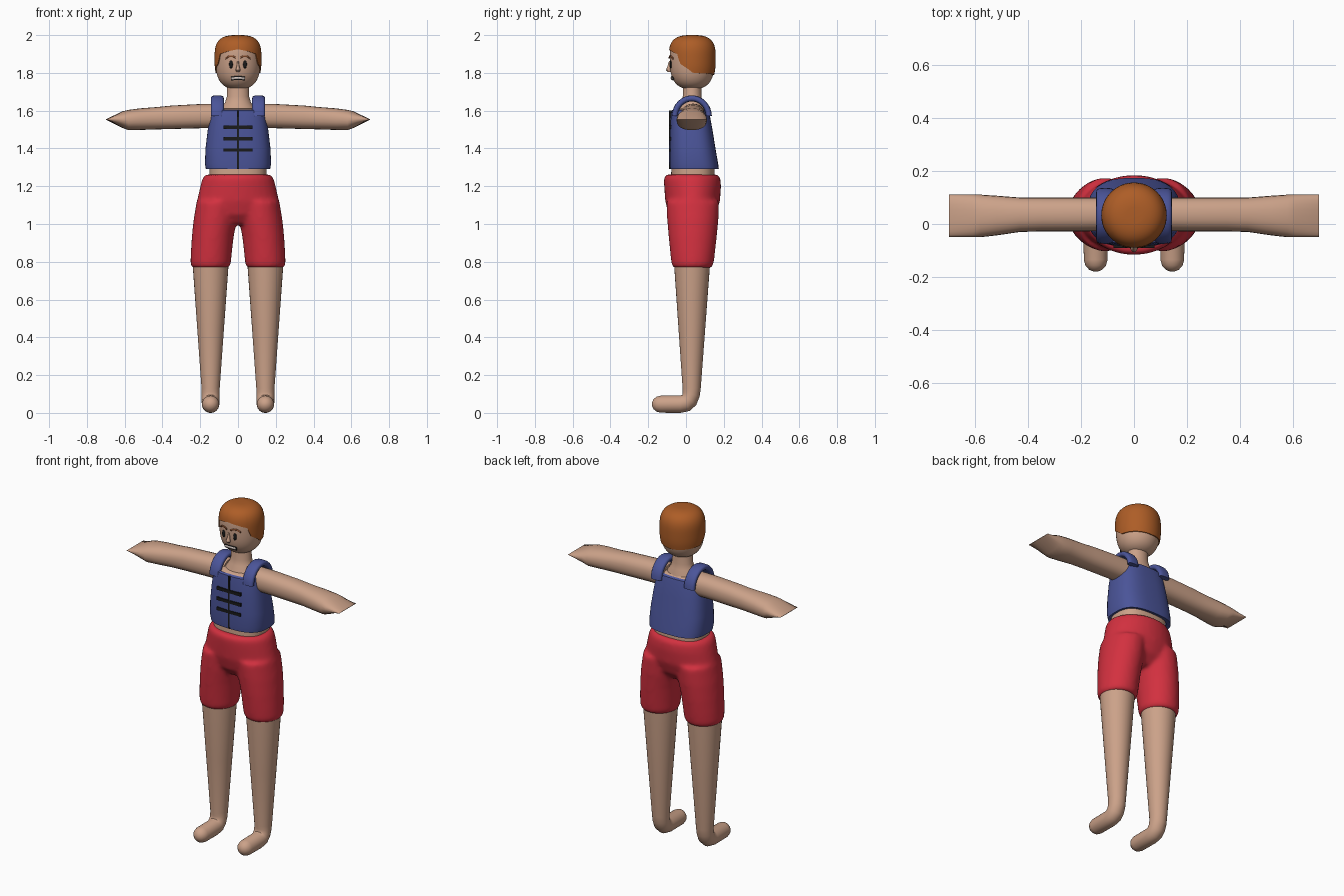
import bpy, bmesh, math
from mathutils import Vector as V

if "Cube" in bpy.data.objects:
    bpy.data.objects.remove(bpy.data.objects["Cube"])

def material(name, rgb):
    m = bpy.data.materials.new(name)
    m.diffuse_color = (*rgb, 1)
    m.use_nodes = True
    m.node_tree.nodes["Principled BSDF"].inputs["Base Color"].default_value = m.diffuse_color
    return m

SKIN = material("skin", (0.60, 0.36, 0.25))
HAIR = material("hair", (0.42, 0.11, 0.02))
BLUE = material("vest_blue", (0.07, 0.09, 0.32))
RED = material("shorts_red", (0.65, 0.03, 0.05))
BLACK = material("black", (0.01, 0.01, 0.01))
BROWN = material("brow_brown", (0.25, 0.08, 0.03))
WHITE = material("teeth", (0.6, 0.52, 0.48))

def spow(a, e):
    return math.copysign(abs(a) ** (2 / e), a)

def add_loft(bm, rings, e=2, n=32, caps=(True, True)):
    """Skin rings given as (centre, u, v); e is the superellipse exponent."""
    rows = []
    for c, u, v in rings:
        rows.append([bm.verts.new(V(c) + V(u) * spow(math.cos(t), e) + V(v) * spow(math.sin(t), e))
                     for t in (2 * math.pi * i / n for i in range(n))])
    for a, b in zip(rows, rows[1:]):
        for i in range(n):
            j = (i + 1) % n
            bm.faces.new((a[i], a[j], b[j], b[i]))
    for row, cap in zip((rows[0], rows[-1]), caps):
        if cap:
            bm.faces.new(row)

def finish(name, bm, mat, mirror=False):
    bmesh.ops.recalc_face_normals(bm, faces=bm.faces)
    me = bpy.data.meshes.new(name)
    bm.to_mesh(me)
    bm.free()
    me.materials.append(mat)
    ob = bpy.data.objects.new(name, me)
    bpy.context.collection.objects.link(ob)
    if mirror:
        ob.modifiers.new("mirror", 'MIRROR').use_mirror_merge = False
    return ob

def loft(name, rings, mat, mirror=False, **kw):
    bm = bmesh.new()
    add_loft(bm, rings, **kw)
    return finish(name, bm, mat, mirror)

def level(z, rx, y0, y1, x=0):
    """Horizontal ring from its half width and its front and back limits."""
    return ((x, (y0 + y1) / 2, z), (rx, 0, 0), (0, (y1 - y0) / 2, 0))

# Head: rounded profile of revolution
HY, HZ = 0.033, 1.88
def head_r(z):
    if z > HZ:
        return 0.122 * max(0, 1 - ((z - HZ) / 0.12) ** 3) ** (1 / 3)
    return 0.122 * max(0, 1 - ((HZ - z) / 0.168) ** 3) ** 0.4

def head_y(x, z):
    return HY - math.sqrt(max(0, head_r(z) ** 2 - x * x))

rings = []
for k in range(1, 32):
    s = -math.cos(math.pi * k / 32)
    z = HZ + s * (0.118 if s > 0 else 0.168)
    r = max(0.004, head_r(z) - 0.003)
    rings.append(((0, HY, z), (r, 0, 0), (0, r, 0)))
loft("head", rings, SKIN, n=48)

# Hair: shell over the head with a stepped hairline
LINE = [(0, 1.925), (25, 1.915), (50, 1.90), (58, 1.85), (80, 1.82), (92, 1.80), (180, 1.79)]
def hairline(deg):
    for (a, za), (b, zb) in zip(LINE, LINE[1:]):
        if deg <= b:
            return za + (zb - za) * (deg - a) / (b - a)
    return LINE[-1][1]

bm = bmesh.new()
N, ROWS = 72, 16
grid = []
for k in range(-1, ROWS):
    row = []
    for i in range(N):
        t = 2 * math.pi * i / N
        deg = math.degrees(t if t <= math.pi else 2 * math.pi - t)
        zb = hairline(deg)
        z = zb + (1.9995 - zb) * math.sin(math.pi / 2 * max(k, 0) / (ROWS - 1))
        r = head_r(z) + (0.002 if k >= 0 else -0.012)
        row.append(bm.verts.new((r * math.sin(t), HY - r * math.cos(t), z)))
    grid.append(row)
for a, b in zip(grid, grid[1:]):
    for i in range(N):
        bm.faces.new((a[i], a[(i + 1) % N], b[(i + 1) % N], b[i]))
bm.faces.new(grid[-1])
finish("hair", bm, HAIR)

# Face details laid on the head surface
def strip(name, pts, h, mat, mirror=False, depth=0.004):
    loft(name, [((x, head_y(x, z), z), (0, depth, 0), (0, 0, h)) for x, z in pts],
         mat, mirror, n=10)

def ball(name, c, size, mat, mirror=False):
    bm = bmesh.new()
    bmesh.ops.create_uvsphere(bm, u_segments=20, v_segments=12, radius=1)
    bmesh.ops.scale(bm, vec=size, verts=bm.verts)
    bmesh.ops.translate(bm, vec=c, verts=bm.verts)
    finish(name, bm, mat, mirror)

ball("eye", (0.037, head_y(0.037, 1.845) + 0.002, 1.845), (0.010, 0.006, 0.021), BLACK, True)
strip("eyebrow", [(0.012, 1.880), (0.028, 1.888), (0.048, 1.888), (0.066, 1.876)], 0.005, BROWN, True)
loft("nose", [level(1.862, 0.004, -0.090, -0.080), level(1.835, 0.007, -0.098, -0.08),
              level(1.815, 0.013, -0.106, -0.08), level(1.806, 0.009, -0.098, -0.08)], SKIN, n=16)
mouth = [(-0.038, 1.770), (-0.02, 1.772), (0, 1.773), (0.02, 1.772), (0.038, 1.770)]
strip("mouth", mouth, 0.011, BLACK)
strip("teeth", [(x * 0.9, z) for x, z in mouth], 0.007, WHITE, depth=0.006)

# Torso and neck
loft("torso", [level(1.20, 0.15, -0.08, 0.15), level(1.28, 0.152, -0.078, 0.152),
               level(1.40, 0.150, -0.073, 0.140), level(1.50, 0.142, -0.071, 0.127),
               level(1.60, 0.130, -0.066, 0.110), level(1.612, 0.105, -0.050, 0.098)], SKIN, e=2.6)
loft("neck", [level(1.58, 0.105, -0.05, 0.105), level(1.615, 0.088, -0.04, 0.10),
              level(1.645, 0.068, -0.025, 0.088), level(1.675, 0.059, -0.017, 0.082),
              level(1.75, 0.057, -0.016, 0.081)], SKIN)

# Arms: rounded tubes ending in a wedge; rows are x, y0, y1, z0, z1
ARM = [(0.08, -0.026, 0.10, 1.508, 1.637), (0.20, -0.028, 0.10, 1.507, 1.635),
       (0.35, -0.028, 0.10, 1.503, 1.627), (0.43, -0.030, 0.10, 1.501, 1.619),
       (0.52, -0.043, 0.107, 1.498, 1.612), (0.58, -0.050, 0.111, 1.497, 1.604),
       (0.61, -0.050, 0.111, 1.508, 1.597), (0.70, -0.050, 0.111, 1.5525, 1.5545)]
loft("arm", [((x, (a + b) / 2, (c + d) / 2), (0, (b - a) / 2, 0), (0, 0, (d - c) / 2))
             for x, a, b, c, d in ARM], SKIN, True, e=2.3, n=24)

# Vest body, straps and front fastening
loft("vest", [level(1.297, 0.150, -0.075, 0.150), level(1.29, 0.170, -0.084, 0.174),
              level(1.32, 0.175, -0.087, 0.170), level(1.40, 0.172, -0.087, 0.156),
              level(1.50, 0.160, -0.085, 0.140), level(1.57, 0.148, -0.081, 0.127),
              level(1.60, 0.141, -0.077, 0.119), level(1.607, 0.128, -0.066, 0.108)],
     BLUE, e=2.8, n=48, caps=(False, False))
strap = []
for i in range(17):
    t = math.pi * i / 16
    d = V((0, -math.cos(t), math.sin(t)))
    c = V((0.109, 0.027 + 0.086 * d.y + 0.008 * i / 16, 1.572 + 0.093 * d.z))
    strap.append((c, (0.034, 0, 0), d * 0.016))
loft("vest_strap", strap, BLUE, True, e=2.8, n=20)

def box(name, c, size):
    bm = bmesh.new()
    bmesh.ops.create_cube(bm, size=1)
    bmesh.ops.scale(bm, vec=size, verts=bm.verts)
    bmesh.ops.translate(bm, vec=c, verts=bm.verts)
    finish(name, bm, BLACK)

box("vest_seam", (0, -0.082, 1.447), (0.010, 0.014, 0.31))
for z in (1.392, 1.452, 1.513):
    box("vest_clasp", (0, -0.083, z), (0.156, 0.014, 0.018))

# Shorts: pelvis and two legs fused and smoothed
bm = bmesh.new()
add_loft(bm, [level(1.00, 0.10, -0.05, 0.11), level(1.05, 0.20, -0.09, 0.155),
              level(1.12, 0.218, -0.110, 0.180), level(1.20, 0.200, -0.116, 0.186),
              level(1.245, 0.188, -0.118, 0.182), level(1.262, 0.170, -0.105, 0.168)])
for s in (-1, 1):
    add_loft(bm, [level(0.768, 0.095, -0.067, 0.135, s * 0.146), level(0.785, 0.107, -0.077, 0.146, s * 0.145),
                  level(0.85, 0.109, -0.084, 0.154, s * 0.141), level(0.93, 0.111, -0.092, 0.163, s * 0.134),
                  level(1.02, 0.115, -0.100, 0.172, s * 0.121), level(1.12, 0.111, -0.105, 0.176, s * 0.108)])
shorts = finish("shorts", bm, RED)
rm = shorts.modifiers.new("fuse", 'REMESH')
rm.mode, rm.voxel_size, rm.use_smooth_shade = 'VOXEL', 0.01, True
sm = shorts.modifiers.new("soften", 'SMOOTH')
sm.factor, sm.iterations = 0.5, 14

# Legs with feet bent forward; rows are y, z, radius, tilt
LEG = [(0.032, 0.85, 0.096, 0), (0.032, 0.77, 0.094, 0), (0.031, 0.45, 0.071, 0), (0.03, 0.13, 0.048, 0),
       (0.027, 0.10, 0.047, -15), (0.018, 0.072, 0.047, -40), (0.0, 0.053, 0.047, -65),
       (-0.03, 0.046, 0.046, -90), (-0.135, 0.046, 0.045, -90), (-0.157, 0.046, 0.039, -90),
       (-0.173, 0.046, 0.025, -90), (-0.18, 0.046, 0.008, -90)]
loft("leg", [((0.145, y, z), (r, 0, 0), (0, r * math.cos(math.radians(a)), r * math.sin(math.radians(a))))
             for y, z, r, a in LEG], SKIN, True)

# Smooth shading with sharp edges kept
for ob in bpy.context.collection.objects:
    ob.select_set(True)
    bpy.context.view_layer.objects.active = ob
bpy.ops.object.shade_smooth_by_angle(angle=math.radians(40))
